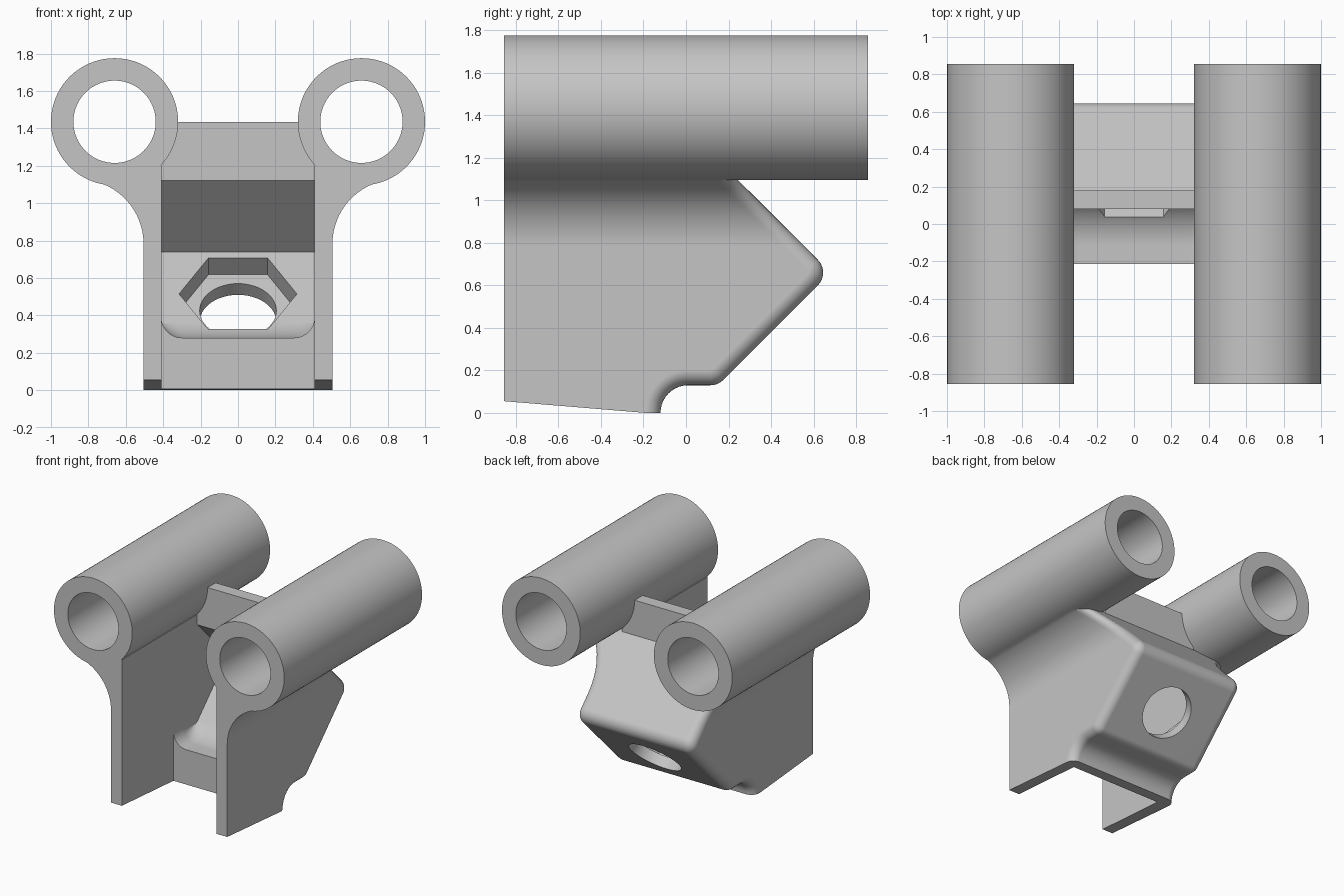
import bpy, bmesh
from math import sin, cos, pi, radians, sqrt
from mathutils import Vector

old = bpy.data.objects.get("Cube")
if old:
    bpy.data.objects.remove(old, do_unlink=True)

grey = bpy.data.materials.new("plain grey")
grey.use_nodes = True
grey.diffuse_color = (0.56, 0.56, 0.56, 1)
grey.node_tree.nodes["Principled BSDF"].inputs["Base Color"].default_value = (0.56, 0.56, 0.56, 1)

FRONT, BACK = -0.855, 0.855
HALF, INNER = 0.505, 0.41       # outer and inner half widths of the bracket
TUBE_X, TUBE_Z = 0.66, 1.435
ROUND, CORNER = 0.07, 0.085     # side rounding and profile corner radius
TOP = 1.2
R2 = sqrt(2)


def loft(name, sections):
    """Skin a closed solid through rings with equal point counts."""
    bm = bmesh.new()
    rings = [[bm.verts.new(p) for p in s] for s in sections]
    n = len(rings[0])
    for a, b in zip(rings, rings[1:]):
        for i in range(n):
            j = (i + 1) % n
            bm.faces.new((a[i], a[j], b[j], b[i]))
    bm.faces.new(rings[0][::-1])
    bm.faces.new(rings[-1])
    bmesh.ops.recalc_face_normals(bm, faces=bm.faces)
    mesh = bpy.data.meshes.new(name)
    bm.to_mesh(mesh)
    bm.free()
    mesh.materials.append(grey)
    ob = bpy.data.objects.new(name, mesh)
    bpy.context.collection.objects.link(ob)
    return ob


def arc(cx, cz, r, a0, a1, n):
    angles = [radians(a0 + (a1 - a0) * i / n) for i in range(n + 1)]
    return [(cx + r * cos(a), cz + r * sin(a)) for a in angles]


def prism(name, centre, u, v, axis, radius, lo, hi, n):
    """Regular prism along any axis, first corner on u."""
    ring = [u * (radius * cos(2 * pi * i / n)) + v * (radius * sin(2 * pi * i / n)) for i in range(n)]
    return loft(name, [[centre + axis * d + p for p in ring] for d in (lo, hi)])


def combine(target, other, operation):
    mod = target.modifiers.new("combine", "BOOLEAN")
    mod.operation = operation
    mod.solver = "EXACT"
    mod.object = other
    bpy.context.view_layer.objects.active = target
    bpy.ops.object.modifier_apply(modifier=mod.name)
    bpy.data.objects.remove(other, do_unlink=True)


def rounded_levels(half, r, n=7):
    """(x, inset) pairs from one side to the other with rounded shoulders."""
    right = [(half - r + r * sin(pi / 2 * i / n), r * (1 - cos(pi / 2 * i / n))) for i in range(n + 1)]
    return [(-x, i) for x, i in reversed(right)] + right


# Bracket shell: side profile stacked across x, inset towards the sides
def shell_profile(i):
    pts = [(FRONT, 0.055)]
    pts += arc(0.01, 0, 0.13 + i, 180, 90, 10)
    pts += arc(0.115, 0.215, CORNER - i, -90, -45, 5)
    pts += arc(0.56, 0.66, CORNER - i, -45, 45, 10)
    return pts + [(1.34 - TOP - i * R2, TOP), (FRONT, TOP)]


bracket = loft("bracket", [[(x, y, z) for y, z in shell_profile(i)]
                           for x, i in rounded_levels(HALF, ROUND)])


# Inner cavity, open at the front, with a curved floor
def cavity_profile(i):
    n = 10
    pts = [(-1, -0.2), (-0.215, -0.2), (-0.215, 0.28 + i)]
    for k, (y, z) in enumerate(arc(-0.115, 0.56, 0.28, -90, -45, n)):
        pts.append((y, z + i * (1 - k / n)))
    return pts + [(0.46, 0.74), (0.08, 1.12), (0.08, 1.3), (-1, 1.3)]


cavity = loft("cavity", [[(x, y, z) for y, z in cavity_profile(i)]
                         for x, i in rounded_levels(INNER, 0.11)])
combine(bracket, cavity, "DIFFERENCE")

# Nut pocket and bolt hole through the lower sloping wall
across = Vector((1, 0, 0))
up_slope = Vector((0, 1, 1)) / R2
out = Vector((0, -1, 1)) / R2
seat = Vector((0, 0.235, 0.515))
combine(bracket, prism("nut_pocket", seat, across, up_slope, out, 0.315, -0.127, 0.12, 6), "DIFFERENCE")
combine(bracket, prism("bolt_hole", seat, across, up_slope, out, 0.205, -0.4, 0.1, 48), "DIFFERENCE")


# Flares that sweep from the side walls out to the tubes
def flare_section(side, d, back):
    pts = arc(0.85, 0.782, 0.85 - HALF + d, 180, 106.2, 14)
    pts += [(0.70, TOP), (0.42, TOP), (0.42, 0.782)]
    return [(side * x, FRONT if back is None else 1.34 - z - back * R2, z) for x, z in pts]


for side in (-1, 1):
    steps = [radians(90 * k / 7) for k in range(8)]
    rings = [flare_section(side, 0, None)]
    rings += [flare_section(side, ROUND * (1 - cos(t)), ROUND * (1 - sin(t))) for t in steps]
    combine(bracket, loft("flare", rings), "UNION")

# Cross plate between the tubes
plate = loft("cross_plate", [[(x, 0.08, z), (x, 0.18, z), (x, 0.18, TUBE_Z), (x, 0.08, TUBE_Z)]
                             for x, z in ((-0.43, 1.12), (0.43, 1.12))])
combine(bracket, plate, "UNION")

# Two long tubes, then their bores
along, upright = Vector((0, 1, 0)), Vector((0, 0, 1))
for radius, reach, operation in ((0.34, BACK, "UNION"), (0.22, 1.0, "DIFFERENCE")):
    for side in (-1, 1):
        centre = Vector((side * TUBE_X, 0, TUBE_Z))
        part = prism("tube", centre, across, upright, along, radius, -reach, reach, 80)
        combine(bracket, part, operation)

# Smooth curved skins, keep edges crisp
bpy.ops.object.select_all(action="DESELECT")
bracket.select_set(True)
bpy.context.view_layer.objects.active = bracket
bpy.ops.object.shade_smooth_by_angle(angle=radians(28))
weighted = bracket.modifiers.new("weighted normals", "WEIGHTED_NORMAL")
weighted.keep_sharp = True
